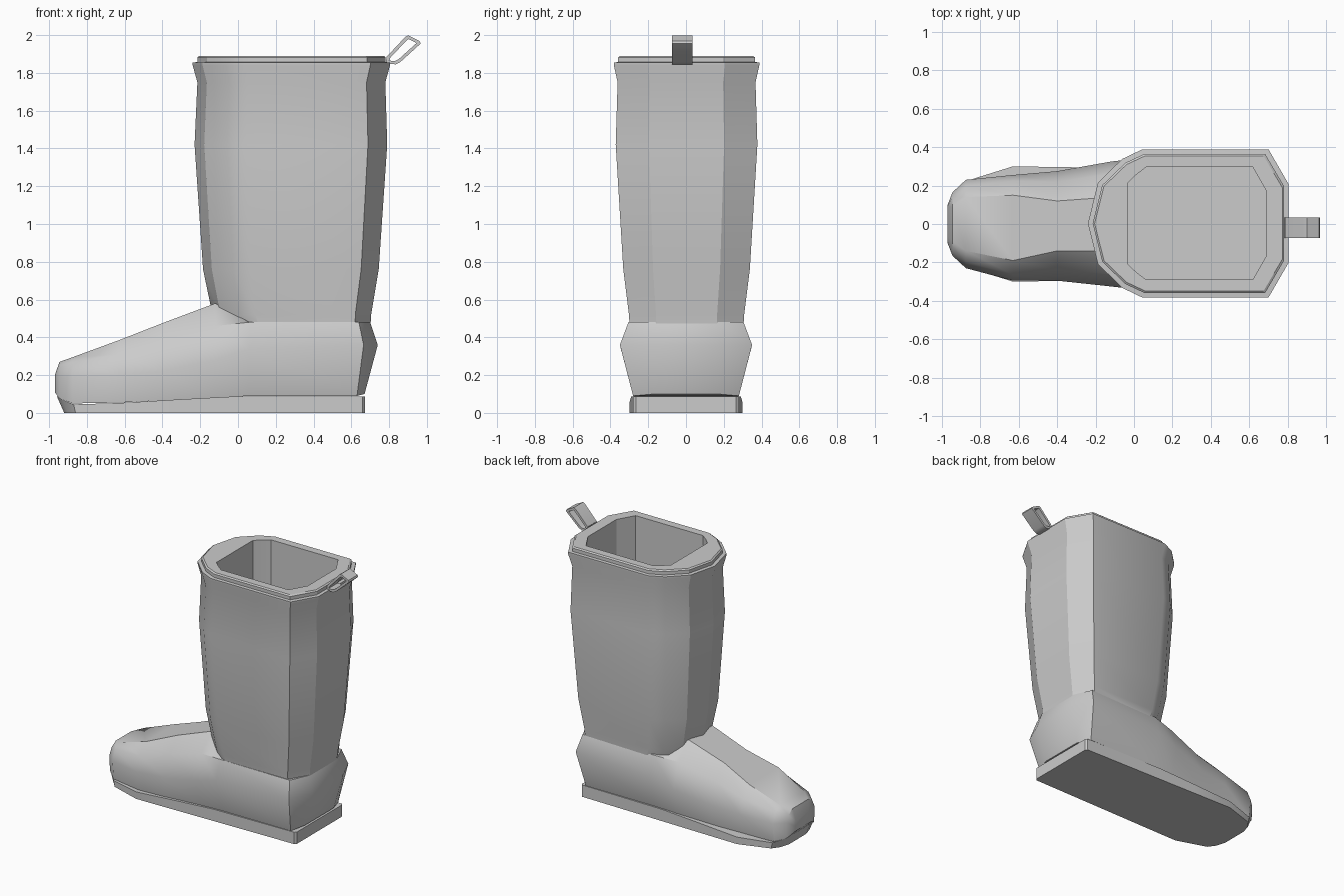
import bpy, bmesh

if "Cube" in bpy.data.objects:
    bpy.data.objects.remove(bpy.data.objects["Cube"])


def finish(name, bm, angle=0.6):
    """Turn a bmesh into a named, angle-smoothed object."""
    bmesh.ops.recalc_face_normals(bm, faces=bm.faces)
    mesh = bpy.data.meshes.new(name)
    bm.to_mesh(mesh)
    bm.free()
    ob = bpy.data.objects.new(name, mesh)
    bpy.context.collection.objects.link(ob)
    bpy.ops.object.select_all(action='DESELECT')
    ob.select_set(True)
    bpy.context.view_layer.objects.active = ob
    bpy.ops.object.shade_smooth_by_angle(angle=angle)
    return ob


def loft(bm, rings):
    """Bridge closed rings of equal length; returns the vertex rings."""
    rows = [[bm.verts.new(p) for p in r] for r in rings]
    for a, b in zip(rows, rows[1:]):
        n = len(a)
        for i in range(n):
            j = (i + 1) % n
            bm.faces.new((a[i], a[j], b[j], b[i]))
    return rows


def strip_cap(bm, row):
    """Close a left/right symmetric ring with quads across its width."""
    n = len(row)
    for i in range(n // 2 - 1):
        bm.faces.new((row[i], row[i + 1], row[n - 2 - i], row[n - 1 - i]))


# Half outlines (x fraction, y fraction) from front to back
LEG = [(0, 0), (.05, .55), (.17, .87), (.27, 1), (.9, 1), (1, .53)]
OPENING = [(0, 0), (0, .73), (.06, .87), (.13, 1), (.9, 1), (1, .57)]


def ring(outline, x0, x1, hw, z):
    half = [(x0 + u * (x1 - x0), v * hw + .003, z) for u, v in outline]
    half[0] = (half[0][0], 0.003, z)
    return half + [(x, .006 - y, z) for x, y, z in reversed(half[1:])]


# Shaft with its flared top band
bm = bmesh.new()
rows = loft(bm, [ring(LEG, *s) for s in (
    (-.10, .70, .30, .44), (-.135, .705, .305, .52), (-.185, .745, .335, .76),
    (-.23, .79, .375, 1.42), (-.215, .78, .365, 1.75), (-.24, .805, .385, 1.84),
    (-.24, .805, .385, 1.855), (-.205, .77, .355, 1.858))])
bm.faces.new(rows[0])
finish("boot_shaft", bm, .45)

# Rim lip and inner lining
bm = bmesh.new()
rows = loft(bm, [ring(LEG, -.215, .782, .362, 1.85),
                 ring(LEG, -.215, .782, .362, 1.882),
                 ring(LEG, -.205, .772, .352, 1.89),
                 ring(OPENING, -.03, .69, .293, 1.89),
                 ring(OPENING, -.03, .69, .293, .6)])
bm.faces.new(rows[-1])
finish("rim_and_lining", bm, .45)

# Foot: x, y shift, then (half width, height) of bottom, middle, shoulder, top
FOOT = [
    (-.97, 0, .09, .11, .10, .15, .09, .18, .06, .20),
    (-.945, 0, .16, .075, .165, .19, .14, .24, .09, .27),
    (-.875, 0, .215, .05, .23, .19, .195, .265, .14, .295),
    (-.63, -.02, .25, .055, .275, .20, .245, .31, .17, .385),
    (-.40, -.01, .265, .065, .285, .22, .23, .375, .13, .475),
    (-.12, 0, .275, .08, .325, .28, .26, .46, .14, .58),
    (.06, 0, .28, .09, .345, .34, .30, .48, .2, .48),
    (.63, 0, .28, .09, .35, .36, .305, .48, .2, .48),
    (.70, 0, .17, .10, .18, .36, .17, .48, .1, .48)]
bm = bmesh.new()
rings = []
for k, (x, cy, *p) in enumerate(FOOT):
    pts = list(zip(p[::2], p[1::2]))
    # heel bulges backward at its middle and tucks in below
    dx = (-.03, .04, 0, 0) if k == 8 else (0, .035, .01, 0) if k == 7 else (0,) * 4
    half = [(x + d, w, z) for d, (w, z) in zip(dx, pts)]
    rings.append([(a, cy + w, z) for a, w, z in half] +
                 [(a, cy - w, z) for a, w, z in reversed(half)])
rows = loft(bm, rings)
strip_cap(bm, rows[0])
strip_cap(bm, rows[-1])
finish("boot_foot", bm)

# Sole: x at top, x at bottom, half width, top height
SOLE = [(-.96, -.92, .10, .09), (-.93, -.90, .17, .07), (-.87, -.86, .225, .045),
        (-.63, -.63, .30, .052), (-.3, -.3, .295, .072), (0, 0, .29, .088),
        (.66, .66, .28, .088), (.672, .672, .265, .088)]
bm = bmesh.new()
rows = loft(bm, [[(xb, w, 0), (xt, w, h), (xt, -w, h), (xb, -w, 0)]
                 for xt, xb, w, h in SOLE])
strip_cap(bm, rows[0])
strip_cap(bm, rows[-1])
finish("sole", bm, .5)

# Pull loop at the back: a closed strap extruded across y
STRAP = [(.782, 1.85), (.787, 1.885), (.885, 1.99), (.90, 1.999), (.962, 1.968),
         (.967, 1.955), (.86, 1.858), (.835, 1.845)]
cx = sum(p[0] for p in STRAP) / len(STRAP)
cz = sum(p[1] for p in STRAP) / len(STRAP)
inner = [(.80, 1.865), (.804, 1.878), (.893, 1.972), (.902, 1.979), (.94, 1.961),
         (.942, 1.955), (.85, 1.872), (.83, 1.863)]
bm = bmesh.new()
rows = loft(bm, [[(x, y, z) for x, z in path] for path, y in
                 ((STRAP, -.073), (STRAP, .035), (inner, .035),
                  (inner, -.073), (STRAP, -.073))])
bmesh.ops.remove_doubles(bm, verts=bm.verts, dist=1e-5)
finish("pull_loop", bm)
